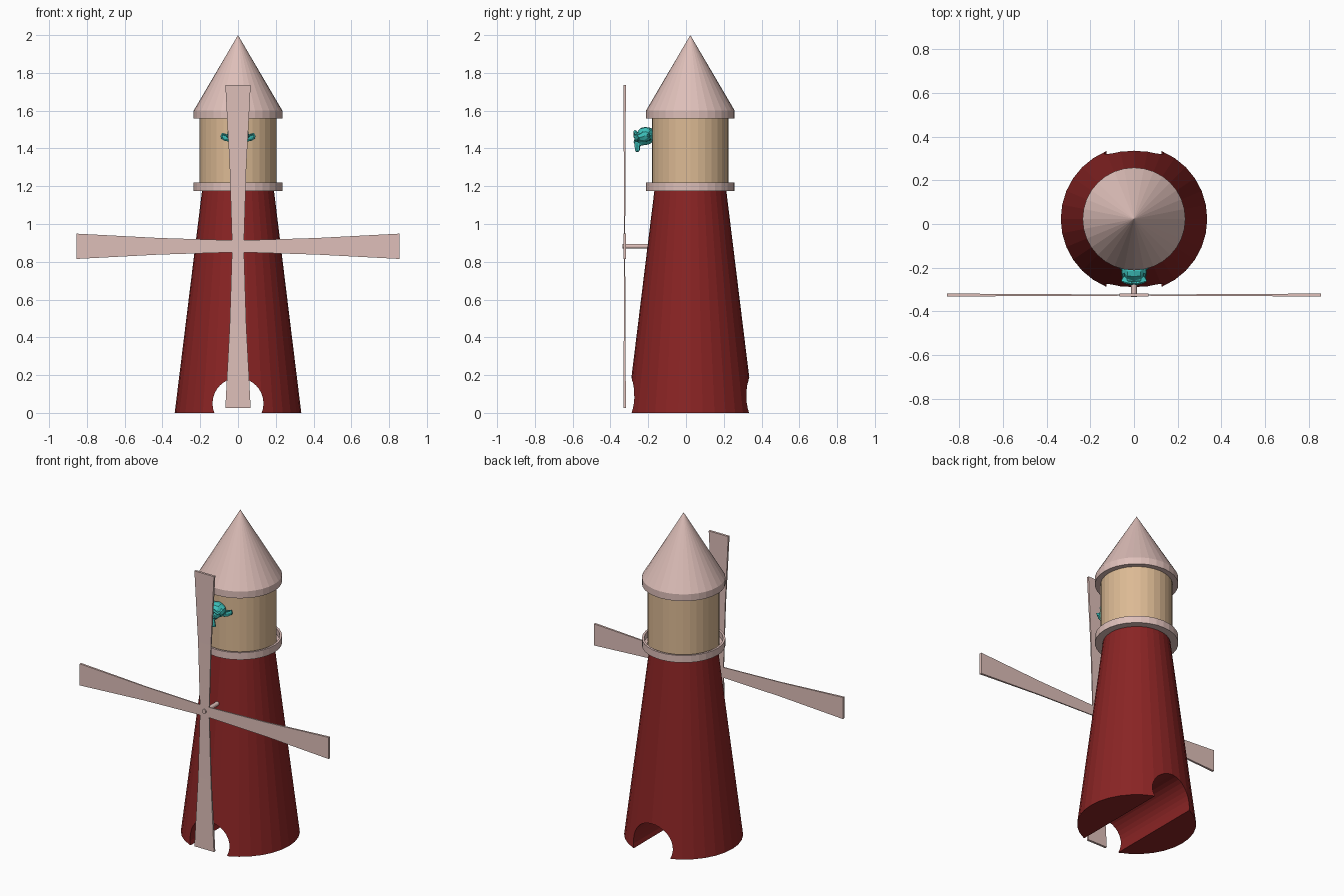
import bpy, math
from mathutils import Matrix

if "Cube" in bpy.data.objects:
    bpy.data.objects.remove(bpy.data.objects["Cube"])

CY = 0.023     # tower axis in y
SIDES = 32


def material(name, rgb):
    m = bpy.data.materials.new(name)
    lin = [((c / 255 + 0.055) / 1.055) ** 2.4 for c in rgb]
    m.diffuse_color = (*lin, 1)
    m.use_nodes = True
    m.node_tree.nodes["Principled BSDF"].inputs["Base Color"].default_value = m.diffuse_color
    return m


RED = material("dark_red", (138, 36, 36))
PINK = material("pale_pink", (222, 191, 185))
TAN = material("tan", (220, 186, 148))
TEAL = material("teal", (62, 196, 190))


def mesh_object(name, verts, faces, mat):
    me = bpy.data.meshes.new(name)
    me.from_pydata(verts, [], faces)
    me.materials.append(mat)
    ob = bpy.data.objects.new(name, me)
    bpy.context.collection.objects.link(ob)
    return ob


def lathe(name, profile, mat):
    """Spin (radius, z) points listed bottom to top; radius 0 gives a pole."""
    verts, faces, rings = [], [], []
    for r, z in profile:
        n = 1 if r == 0 else SIDES
        rings.append([len(verts) + i for i in range(n)])
        for i in range(n):
            a = 2 * math.pi * i / SIDES
            verts.append((r * math.cos(a), CY + r * math.sin(a), z))
    for lo, hi in zip(rings, rings[1:]):
        for i in range(SIDES):
            j = (i + 1) % SIDES
            if len(lo) == 1:
                faces.append((lo[0], hi[j], hi[i]))
            elif len(hi) == 1:
                faces.append((lo[i], lo[j], hi[0]))
            else:
                faces.append((lo[i], lo[j], hi[j], hi[i]))
    return mesh_object(name, verts, faces, mat)


def rod(name, r, y0, y1, z, mat, sides=SIDES):
    """Cylinder lying along y."""
    bpy.ops.mesh.primitive_cylinder_add(vertices=sides, radius=r, depth=y1 - y0,
                                        location=(0, (y0 + y1) / 2, z),
                                        rotation=(math.pi / 2, 0, 0))
    ob = bpy.context.object
    ob.name = name
    ob.data.materials.append(mat)
    return ob


# Tower with a round passage cut through its base
tower = lathe("tower", [(0, 0), (0.335, 0), (0.19, 1.18), (0, 1.18)], RED)
cutter = rod("passage_cutter", 0.135, -1, 1, 0.05, RED)
cutter.hide_render = True
cut = tower.modifiers.new("passage", "BOOLEAN")
cut.operation = "DIFFERENCE"
cut.solver = "EXACT"
cut.object = cutter
bpy.context.view_layer.objects.active = tower
bpy.ops.object.modifier_apply(modifier=cut.name)
bpy.data.objects.remove(cutter)

# Gallery rim, lantern room and roof
lathe("gallery_rim", [(0, 1.176), (0.235, 1.176), (0.235, 1.22),
                      (0.222, 1.22), (0.222, 1.184), (0, 1.184)], PINK)
lathe("lantern_room", [(0, 1.184), (0.203, 1.184), (0.203, 1.57), (0, 1.57)], TAN)
lathe("roof", [(0, 1.558), (0.235, 1.558), (0.235, 1.60), (0, 2.0)], PINK)

# Four flared sails: (distance, half width, half thickness)
SECTIONS = [(0.0, 0.031, 0.003), (0.42, 0.044, 0.004), (0.855, 0.067, 0.007)]
for k, side in enumerate(("right", "top", "left", "bottom")):
    verts, faces = [], []
    for d, w, t in SECTIONS:
        verts += [(d, -t, -w), (d, t, -w), (d, t, w), (d, -t, w)]
    for s in range(len(SECTIONS) - 1):
        for i in range(4):
            a, b = 4 * s + i, 4 * s + (i + 1) % 4
            faces.append((a, b, b + 4, a + 4))
    e = 4 * (len(SECTIONS) - 1)
    faces += [(3, 2, 1, 0), (e, e + 1, e + 2, e + 3)]
    sail = mesh_object("sail_" + side, verts, faces, PINK)
    sail.data.transform(Matrix.Translation((0, -0.325, 0.882))
                        @ Matrix.Rotation(-k * math.pi / 2, 4, "Y"))

# Sail shaft
rod("sail_shaft", 0.013, -0.335, -0.12, 0.882, PINK, 16)

# Small animal head on the front of the lantern room
bpy.ops.mesh.primitive_monkey_add(size=2, location=(0, -0.221, 1.447))
head = bpy.context.object
head.name = "animal_head"
head.scale = (0.068,) * 3
head.data.materials.append(TEAL)
